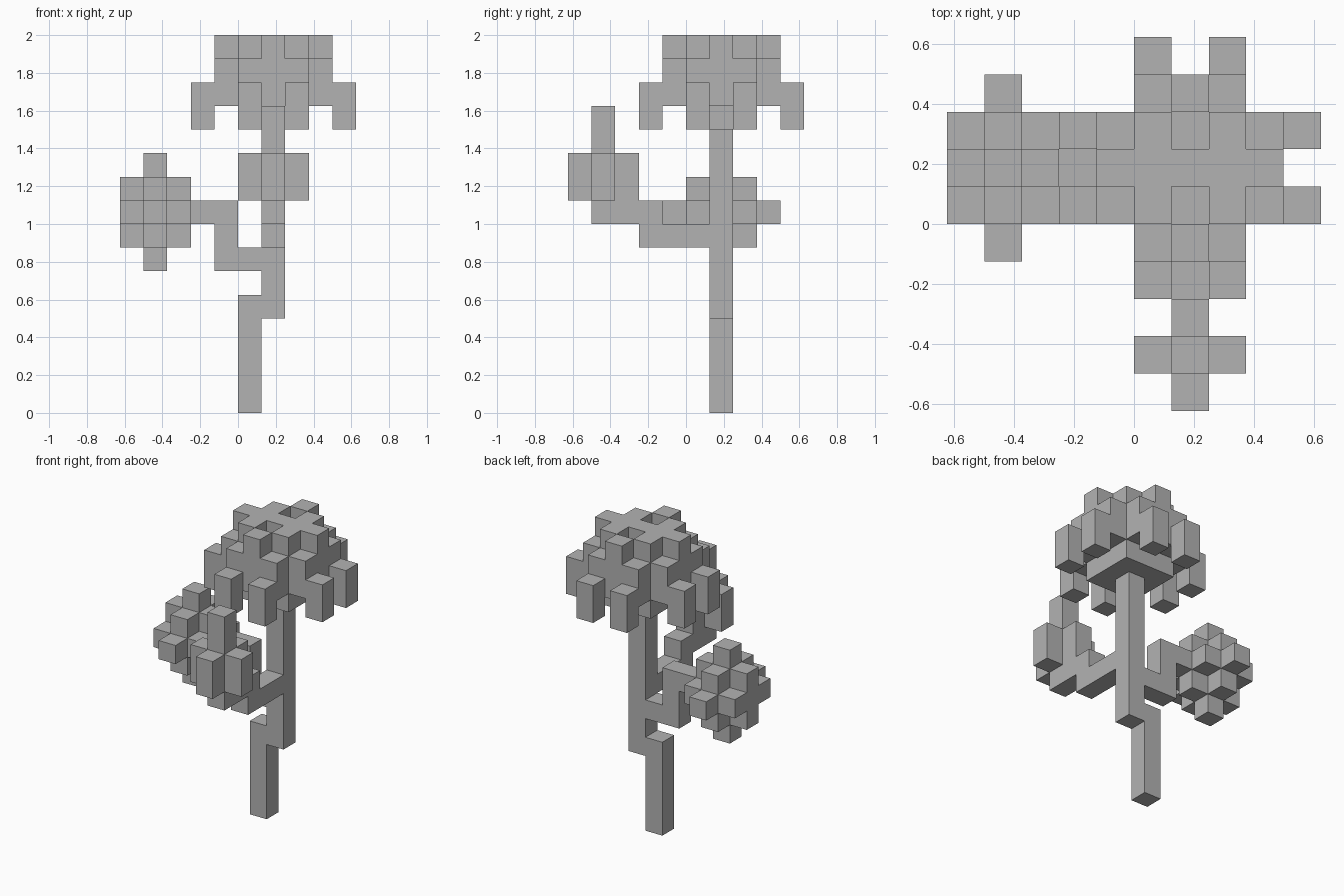
import bpy
import bmesh
from mathutils import Vector

if "Cube" in bpy.data.objects:
    bpy.data.objects.remove(bpy.data.objects["Cube"], do_unlink=True)

UNIT = 0.125  # edge of one block

grey = bpy.data.materials.new("plain grey")
grey.use_nodes = True
grey.diffuse_color = (0.45, 0.45, 0.45, 1)
grey.node_tree.nodes["Principled BSDF"].inputs["Base Color"].default_value = (0.45, 0.45, 0.45, 1)


def box(xs, ys, zs):
    """Blocks filling inclusive (first, last) ranges."""
    span = lambda r: range(r[0], r[1] + 1)
    return {(x, y, z) for x in span(xs) for y in span(ys) for z in span(zs)}


def column(x, y, low, high):
    return box((x, x), (y, y), (low, high))


# trunk with a sideways step
trunk = column(0, 1, 0, 4) | column(1, 1, 4, 11)

# stepped branches
side_branch = box((-1, 0), (1, 1), (6, 6)) | column(-1, 1, 7, 8) | column(-2, 1, 8, 8)
front_branch = box((1, 1), (-2, 0), (7, 7)) | box((1, 1), (-3, -2), (8, 8))

# rounded leaf ball on the side branch
cx, cy, cz = -4, 1, 8
side_leaves = {
    (x, y, z) for x, y, z in box((cx - 1, cx + 1), (cy - 1, cy + 1), (cz - 1, cz + 1))
    if abs(x - cx) + abs(y - cy) + abs(z - cz) < 3
}
side_leaves |= column(cx, cy, cz - 2, cz + 2) | box((cx, cx), (cy - 2, cy + 2), (cz, cz))

# upright bud with four petals on the front branch
front_bud = column(1, -4, 8, 12)
for dx, dy in ((1, 0), (-1, 0), (0, 1), (0, -1)):
    front_bud |= column(1 + dx, -4 + dy, 9, 10)

# crown: underside plate, rounded body, diamond top with two pits
canopy = box((0, 2), (0, 2), (12, 12))
canopy |= {(x, y, z) for x, y, z in box((-1, 3), (-1, 3), (13, 14))
           if abs(x - 1) + abs(y - 1) < 4}
canopy |= {(x, y, z) for x, y, z in box((-1, 3), (-1, 3), (15, 15))
           if abs(x - 1) + abs(y - 1) < 3}
canopy -= {(1, 0, 15), (1, 2, 15)}

# hanging tufts around the crown
hanging_leaves = set()
for a in (-3, 3):
    for b in (-1, 1):
        hanging_leaves |= column(1 + a, 1 + b, 12, 13) | column(1 + b, 1 + a, 12, 13)

parts = {
    "trunk": trunk, "side_branch": side_branch, "front_branch": front_branch,
    "side_leaves": side_leaves, "front_bud": front_bud,
    "canopy": canopy, "hanging_leaves": hanging_leaves,
}
solid = set().union(*parts.values())


def build(name, cells):
    """Mesh only the block faces that border empty space."""
    bm = bmesh.new()
    for cell in sorted(cells):
        centre = Vector(cell) + Vector((0.5, 0.5, 0.5))
        for axis in range(3):
            for sign in (-1, 1):
                n = Vector((0, 0, 0))
                n[axis] = sign
                if tuple(int(c + d) for c, d in zip(cell, n)) in solid:
                    continue
                u = Vector((0, 0, 0))
                u[(axis + 1) % 3] = 0.5
                v = n.cross(u)
                mid = centre + n / 2
                corners = (mid - u - v, mid + u - v, mid + u + v, mid - u + v)
                bm.faces.new([bm.verts.new(c * UNIT) for c in corners])
    bmesh.ops.remove_doubles(bm, verts=bm.verts, dist=0.001)
    mesh = bpy.data.meshes.new(name)
    bm.to_mesh(mesh)
    bm.free()
    mesh.materials.append(grey)
    bpy.context.scene.collection.objects.link(bpy.data.objects.new(name, mesh))


for part_name, part_cells in parts.items():
    build(part_name, part_cells)
